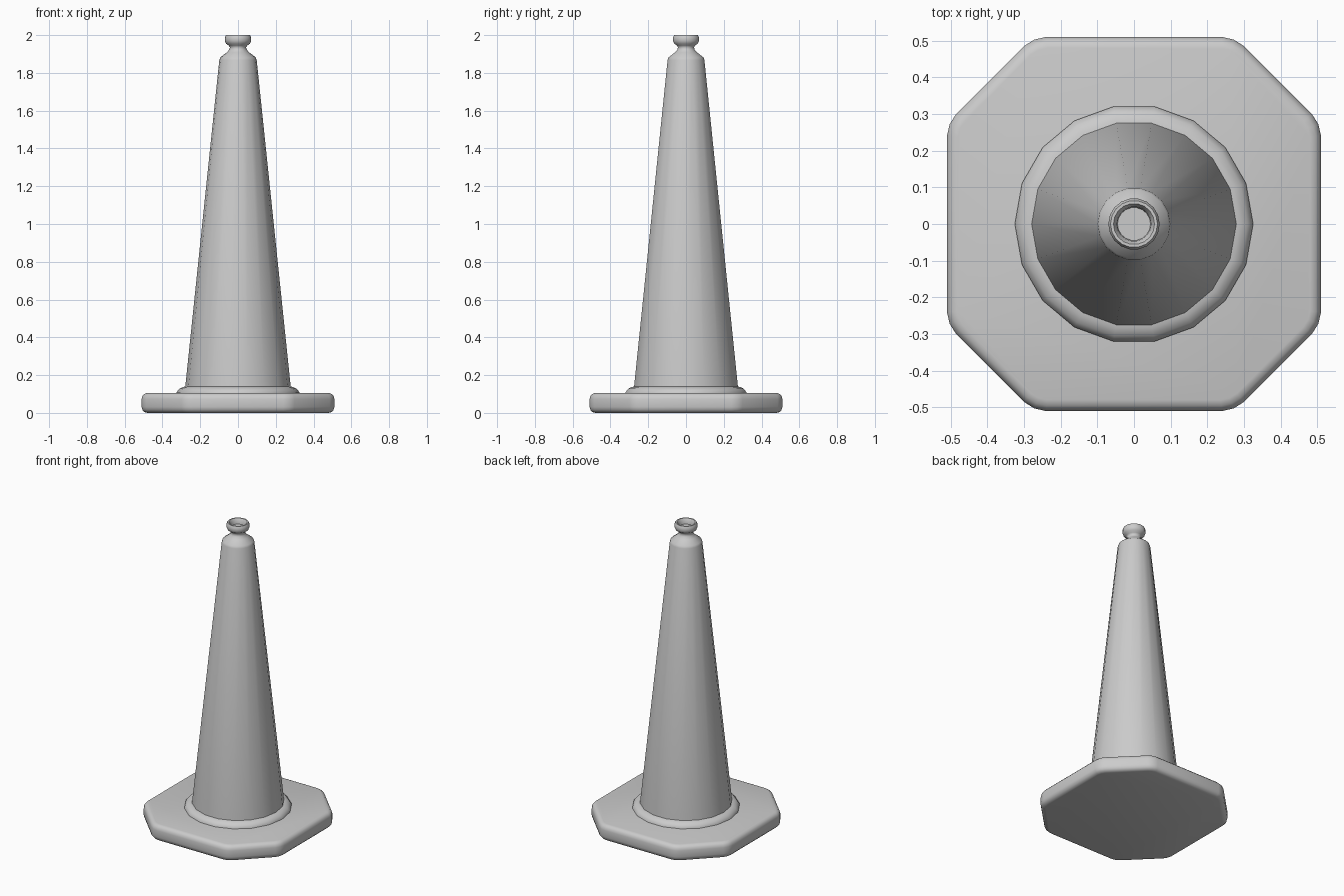
import bpy, bmesh
from math import cos, sin, pi, radians

if "Cube" in bpy.data.objects:
    bpy.data.objects.remove(bpy.data.objects["Cube"])


def finish(bm, name, angle):
    bmesh.ops.recalc_face_normals(bm, faces=bm.faces)
    me = bpy.data.meshes.new(name)
    bm.to_mesh(me)
    bm.free()
    ob = bpy.data.objects.new(name, me)
    bpy.context.collection.objects.link(ob)
    bpy.ops.object.select_all(action='DESELECT')
    bpy.context.view_layer.objects.active = ob
    ob.select_set(True)
    bpy.ops.object.shade_smooth_by_angle(angle=radians(angle))
    return ob


def lathe(name, profile, sides=18, angle=35):
    """Revolve (radius, z) points about z and cap both ends."""
    bm = bmesh.new()
    rings = [[bm.verts.new((r * cos(2 * pi * i / sides), r * sin(2 * pi * i / sides), z))
              for i in range(sides)] for r, z in profile]
    for a, b in zip(rings, rings[1:]):
        for i in range(sides):
            j = (i + 1) % sides
            bm.faces.new((a[i], a[j], b[j], b[i]))
    bm.faces.new(rings[0])
    bm.faces.new(rings[-1])
    return finish(bm, name, angle)


# Octagonal base slab with softened corners and rims
H, C, Z0, Z1 = 0.51, 0.275, 0.005, 0.105
outline = [(H, -C), (H, C), (C, H), (-C, H), (-H, C), (-H, -C), (-C, -H), (C, -H)]
bm = bmesh.new()
bottom = bm.faces.new([bm.verts.new((x, y, Z0)) for x, y in outline])
ext = bmesh.ops.extrude_face_region(bm, geom=[bottom], use_keep_orig=True)
bmesh.ops.translate(bm, vec=(0, 0, Z1 - Z0),
                    verts=[v for v in ext['geom'] if isinstance(v, bmesh.types.BMVert)])
uprights = [e for e in bm.edges if abs(e.verts[0].co.z - e.verts[1].co.z) > 0.05]
bmesh.ops.bevel(bm, geom=uprights, offset=0.035, segments=2, profile=0.5, affect='EDGES')
rims = [e for e in bm.edges if abs(e.verts[0].co.z - e.verts[1].co.z) < 0.01]
bmesh.ops.bevel(bm, geom=rims, offset=0.03, segments=3, profile=0.5, affect='EDGES')
for v in bm.verts:
    v.co.z -= Z0 * (Z1 - v.co.z) / (Z1 - Z0)
finish(bm, "base", 32)

# Raised collar around the foot of the cone
lathe("collar", [(0.325, 0.095), (0.325, 0.11), (0.31, 0.128), (0.29, 0.138), (0.27, 0.14)], angle=40)

# Tapered body, shoulder, neck and knob with a dished top
lathe("cone_body", [
    (0.28, 0.10), (0.279, 0.14), (0.099, 1.868), (0.094, 1.882), (0.06, 1.908),
    (0.047, 1.922), (0.043, 1.935), (0.049, 1.945), (0.064, 1.955), (0.07, 1.97),
    (0.07, 1.988), (0.064, 2.0), (0.056, 2.0), (0.047, 1.985), (0.045, 1.965)], angle=50)
